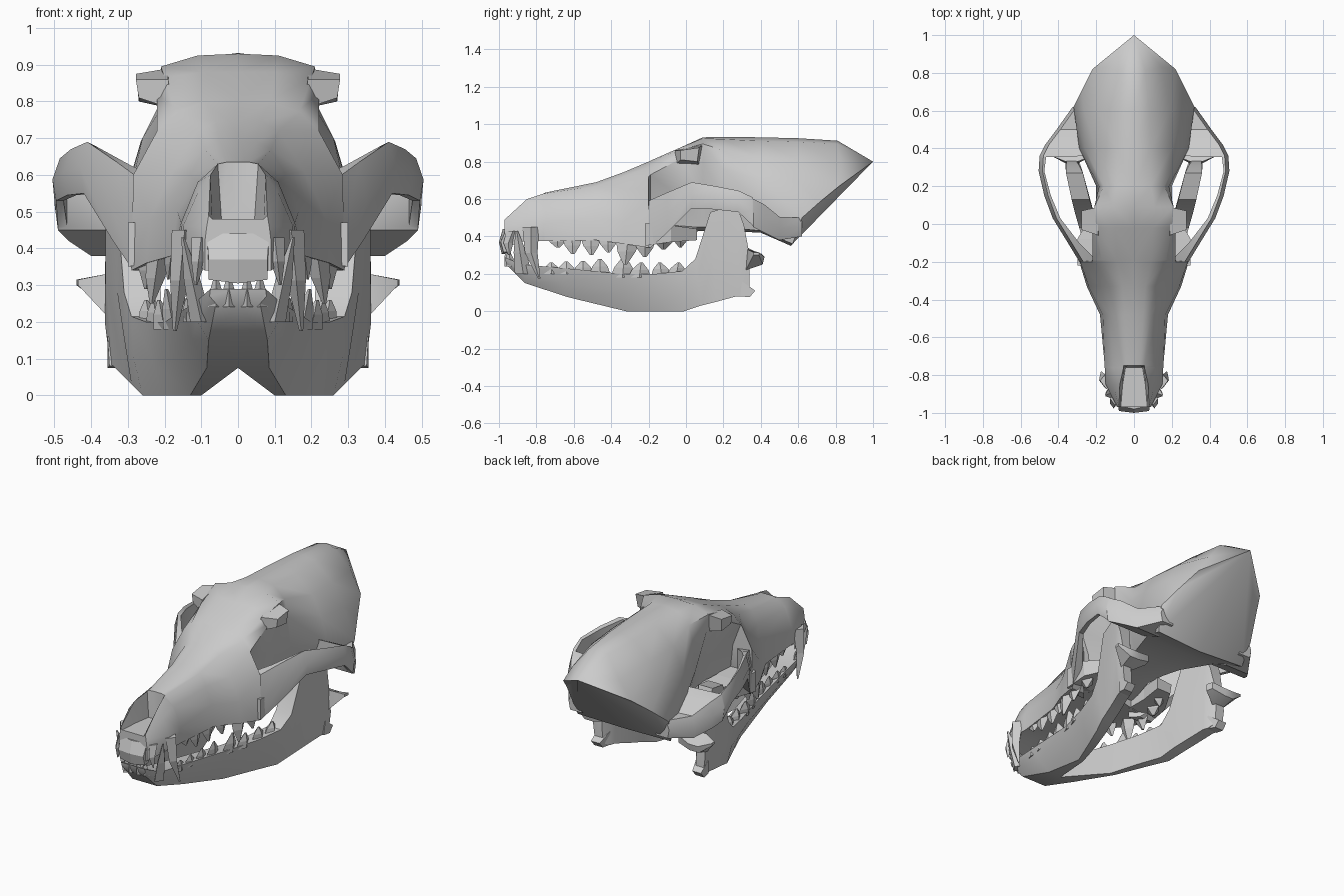
import bpy, bmesh
from mathutils import Vector


def finish(name, bm, angle=0.6):
    """Make a mirrored, angle-smoothed object from one half."""
    bmesh.ops.remove_doubles(bm, verts=bm.verts, dist=0.0005)
    bmesh.ops.recalc_face_normals(bm, faces=bm.faces)
    me = bpy.data.meshes.new(name)
    bm.to_mesh(me)
    bm.free()
    ob = bpy.data.objects.new(name, me)
    bpy.context.collection.objects.link(ob)
    m = ob.modifiers.new("mirror", 'MIRROR')
    m.use_clip = True
    bpy.ops.object.select_all(action='DESELECT')
    ob.select_set(True)
    bpy.context.view_layer.objects.active = ob
    if angle:
        bpy.ops.object.shade_smooth_by_angle(angle=angle)
    return ob


def loft(name, sections, ring=True, caps=(True, True), angle=0.6):
    """Skin equal-length sections of (x, y, z) points."""
    bm = bmesh.new()
    rows = [[bm.verts.new(p) for p in s] for s in sections]
    n = len(rows[0])
    for a, b in zip(rows, rows[1:]):
        for i in range(n if ring else n - 1):
            j = (i + 1) % n
            bm.faces.new((a[i], a[j], b[j], b[i]))
    if caps[0]:
        bm.faces.new(rows[0])
    if caps[1]:
        bm.faces.new(rows[-1])
    return finish(name, bm, angle)


# Cranium: half sections from roof midline to underside midline, (x, z[, y])
muzzle = [
    (-0.97, [(0, .48), (.07, .48), (.08, .49), (.085, .46), (.09, .42), (.09, .34), (0, .34)]),
    (-0.85, [(0, .48), (.06, .48), (.075, .60), (.11, .55), (.15, .46), (.15, .38), (0, .40)]),
    (-0.76, [(0, .48), (.045, .48), (.055, .63), (.11, .58), (.155, .47), (.15, .375), (0, .42)]),
    (-0.75, [(0, .635), (.03, .635), (.055, .63), (.11, .58), (.155, .47), (.15, .375), (0, .42)]),
    (-0.48, [(0, .69), (.05, .69), (.09, .67), (.13, .60), (.165, .50), (.18, .38), (0, .42)]),
    (-0.33, [(0, .745), (.06, .745), (.11, .72), (.18, .61), (.24, .48), (.25, .36), (0, .42)]),
    (-0.20, [(0, .80), (.09, .80), (.17, .77), (.22, .72), (.285, .60), (.29, .34), (0, .42)]),
]
braincase = [
    (-0.19, [(0, .805), (.09, .805), (.17, .78), (.22, .73), (.17, .60), (.15, .42), (0, .42)]),
    (-0.02, [(0, .88), (.10, .88), (.20, .865), (.22, .82), (.15, .60), (.12, .45), (0, .42)]),
    (0.09, [(0, .93), (.11, .925), (.21, .895), (.20, .80), (.15, .60), (.13, .45), (0, .43)]),
    (0.20, [(0, .932), (.09, .92), (.16, .86), (.185, .76), (.20, .60), (.16, .45), (0, .43)]),
    (0.40, [(0, .93), (.09, .91), (.20, .82), (.26, .70), (.29, .57), (.24, .43), (0, .42)]),
    (0.60, [(0, .925), (.08, .905), (.19, .81), (.265, .69), (.32, .50, .62), (.30, .36, .57), (0, .35, .56)]),
    (0.81, [(0, .912), (.06, .895), (.15, .78, .83), (.22, .67, .82), (.275, .58, .71), (.30, .36, .57), (0, .35, .56)]),
    (1.00, [(0, .80)] * 7),
]
secs = [[(p[0], p[2] if len(p) > 2 else y, p[1]) for p in pts] for y, pts in muzzle + braincase]
loft("cranium", secs, ring=False, caps=(True, False), angle=0.7)

# Cheek arch: y, outer x, inner x, top z, bottom z
arch = [(-.24, .265, .16, .57, .345), (-.19, .295, .20, .595, .34), (-.10, .35, .29, .635, .42),
        (.03, .43, .39, .69, .55), (.15, .475, .44, .67, .545), (.28, .505, .475, .645, .53),
        (.355, .50, .465, .61, .46), (.36, .50, .24, .60, .45), (.42, .47, .24, .57, .42),
        (.50, .41, .24, .505, .38), (.62, .325, .24, .50, .40)]
loft("cheek_arch", [[(xo - .01, y, zb), (xo, y, (zb + zt) / 2), (xo - .02, y, zt),
                     (xi, y, zt - .01), (xi, y, zb)]
                    for y, xo, xi, zt, zb in arch])

# Brow process above the eye socket
loft("brow_process", [
    [(.18, -.06, .78), (.19, -.06, .86), (.19, .09, .89), (.18, .07, .78)],
    [(.27, -.03, .81), (.278, -.03, .86), (.278, .07, .875), (.27, .06, .80)]], angle=0)

# Socket floor behind the upper molars
loft("socket_floor", [
    [(.14, -.22, .38), (.14, -.22, .47), (.30, -.22, .47), (.30, -.22, .35)],
    [(.14, -.08, .38), (.14, -.08, .46), (.30, -.08, .46), (.29, -.08, .37)],
    [(.12, .06, .38), (.12, .06, .45), (.22, .06, .44), (.21, .06, .38)]], angle=0)

# Lower jaw: bottom (y, z, inner x, outer x) and top (y, z, inner x, outer x)
jaw = [
    ((-.96, .25, 0, .06), (-.97, .29, 0, .075)),
    ((-.86, .15, 0, .08), (-.88, .25, 0, .12)),
    ((-.63, .075, 0, .085), (-.70, .235, .05, .145)),
    ((-.32, .0, .10, .13), (-.34, .20, .12, .20)),
    ((-.15, .0, .15, .20), (-.16, .20, .17, .25)),
    ((-.01, .0, .20, .26), (-.02, .215, .21, .29)),
    ((.08, .03, .22, .29), (.05, .28, .21, .31)),
    ((.16, .05, .24, .31), (.13, .53, .235, .33)),
    ((.27, .08, .27, .34), (.27, .57, .27, .36)),
    ((.30, .08, .28, .345), (.31, .46, .29, .36)),
    ((.34, .10, .30, .35), (.34, .30, .31, .355)),
]
loft("lower_jaw", [[(b[2], b[0], b[1]), (b[3], b[0], b[1]),
                    ((b[3] + t[3]) / 2 + .01, (b[0] + t[0]) / 2, (b[1] + t[1]) / 2),
                    (t[3], t[0], t[1]), (t[2], t[0], t[1])] for b, t in jaw])

# Jaw hinge and rear hook
loft("jaw_hinge", [
    [(.22, .36, .27), (.22, .36, .31), (.23, .40, .31), (.23, .40, .27)],
    [(.30, .32, .22), (.30, .33, .34), (.31, .42, .29), (.31, .41, .25)],
    [(.36, .32, .22), (.36, .33, .33), (.37, .42, .29), (.37, .41, .25)],
    [(.435, .36, .30), (.435, .36, .315), (.44, .39, .315), (.44, .39, .30)]])
loft("jaw_hook", [
    [(.28, .29, .08), (.35, .29, .08), (.355, .30, .16), (.28, .30, .16)],
    [(.30, .34, .075), (.355, .34, .075), (.355, .37, .11), (.30, .37, .11)]], angle=0)

# Row of upper front teeth, drawn as one curved block
loft("upper_front_teeth", [
    [(0, -.95, .44), (0, -.98, .44), (0, -1.0, .37), (0, -.985, .305), (0, -.95, .31)],
    [(.08, -.93, .44), (.085, -.96, .44), (.08, -.99, .37), (.08, -.975, .315), (.08, -.94, .32)]],
    angle=0)


def tooth(bm, base, tip, rx, ry, bend=0.0):
    """Four-sided spike, its middle pushed forward by bend."""
    base, tip = Vector(base), Vector(tip)
    mid = base.lerp(tip, .5) + Vector((0, -bend, 0))
    rings = []
    for c, k in ((base, 1), (mid, .75), (tip, .15)):
        rings.append([bm.verts.new(c + Vector((sx * rx * k, sy * ry * k, 0)))
                      for sx, sy in ((1, 0), (0, 1), (-1, 0), (0, -1))])
    for a, b in zip(rings, rings[1:]):
        for i in range(4):
            j = (i + 1) % 4
            bm.faces.new((a[i], a[j], b[j], b[i]))
    bm.faces.new(rings[0])
    bm.faces.new(rings[-1])


# Upper teeth: corner tooth, fang, cheek teeth, shearing tooth, molars
bm = bmesh.new()
tooth(bm, (.10, -.925, .43), (.115, -.945, .30), .026, .035, .015)
tooth(bm, (.145, -.83, .45), (.172, -.785, .175), .035, .045, .02)
for y, x, z in ((-.69, .135, .34), (-.61, .145, .305), (-.51, .155, .30), (-.42, .18, .315)):
    tooth(bm, (x, y, .40), (x + .01, y + .005, z), .02, .055)
tooth(bm, (.215, -.31, .39), (.235, -.325, .25), .035, .065)
tooth(bm, (.235, -.22, .39), (.25, -.22, .29), .035, .06)
tooth(bm, (.235, -.12, .40), (.24, -.12, .33), .05, .06)
tooth(bm, (.20, -.03, .40), (.21, -.03, .34), .04, .04)
finish("upper_teeth", bm, 0)

# Lower teeth
bm = bmesh.new()
for x, y in ((.025, -.945), (.06, -.935)):
    tooth(bm, (x, y, .24), (x, y - .015, .33), .022, .025)
tooth(bm, (.10, -.87, .20), (.15, -.905, .43), .03, .045)
for y, x, z in ((-.72, .12, .26), (-.64, .13, .265), (-.55, .14, .27), (-.46, .155, .28)):
    tooth(bm, (x, y, .20), (x + .01, y, z), .02, .055)
tooth(bm, (.175, -.34, .18), (.195, -.33, .29), .028, .065)
tooth(bm, (.20, -.25, .18), (.215, -.24, .26), .03, .06)
tooth(bm, (.22, -.13, .19), (.23, -.14, .26), .03, .055)
tooth(bm, (.24, -.05, .20), (.25, -.04, .26), .03, .05)
finish("lower_teeth", bm, 0)
